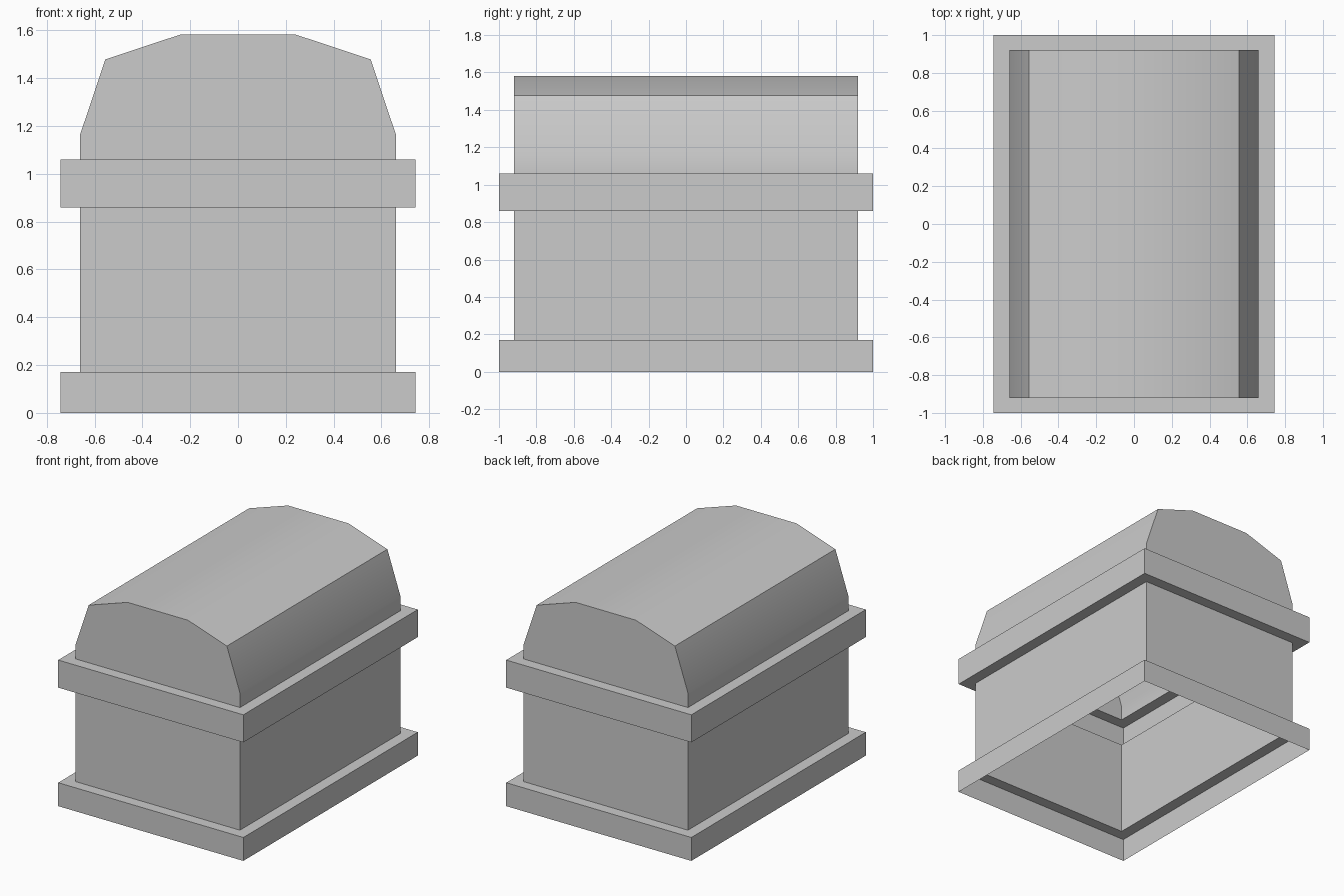
import bpy
import bmesh
import math

default_cube = bpy.data.objects.get("Cube")
if default_cube:
    bpy.data.objects.remove(default_cube, do_unlink=True)

# One plain grey for the whole chest
GREY = (0.6, 0.6, 0.6, 1.0)
grey = bpy.data.materials.new("plain grey")
grey.use_nodes = True
grey.diffuse_color = GREY
grey.node_tree.nodes["Principled BSDF"].inputs["Base Color"].default_value = GREY

# Half sizes of the walls and of the wider bands
WALL = (0.66, 0.92)
BAND = (0.743, 1.0)


def finish(name, bm):
    bmesh.ops.recalc_face_normals(bm, faces=bm.faces)
    mesh = bpy.data.meshes.new(name)
    bm.to_mesh(mesh)
    bm.free()
    mesh.materials.append(grey)
    obj = bpy.data.objects.new(name, mesh)
    bpy.context.collection.objects.link(obj)
    return obj


def skin(bm, loops, closed):
    """Bridge matching rows of vertices with quads."""
    for low, high in zip(loops, loops[1:]):
        count = len(low)
        for i in range(count if closed else count - 1):
            j = (i + 1) % count
            bm.faces.new((low[i], low[j], high[j], high[i]))


def orient_outward(obj):
    """Turn each face of an open shell away from the chest's middle axis."""
    mesh = obj.data
    bm = bmesh.new()
    bm.from_mesh(mesh)
    side = max(bm.faces, key=lambda f: f.calc_center_median().x)
    if side.normal.x < 0:
        bmesh.ops.reverse_faces(bm, faces=bm.faces)
    bm.to_mesh(mesh)
    bm.free()


def rectangular_shell(name, steps):
    """Thin open shell through stacked rectangles given as (half size, z)."""
    bm = bmesh.new()
    loops = []
    for (hx, hy), z in steps:
        corners = ((-hx, -hy), (hx, -hy), (hx, hy), (-hx, hy))
        loops.append([bm.verts.new((x, y, z)) for x, y in corners])
    skin(bm, loops, True)
    orient_outward(finish(name, bm))


# Base band with its upper ledge, walls, and rim band with both ledges
rectangular_shell("base_band", [(BAND, 0), (BAND, 0.17), (WALL, 0.17)])
rectangular_shell("chest_walls", [(WALL, 0.17), (WALL, 0.86)])
rectangular_shell("rim_band", [(WALL, 0.86), (BAND, 0.86),
                               (BAND, 1.06), (WALL, 1.06)])

# Faceted barrel lid, open underneath
half = [(0.66, 1.06), (0.66, 1.165), (0.555, 1.478), (0.242, 1.582)]
profile = half + [(-x, z) for x, z in reversed(half)]
bm = bmesh.new()
ends = [[bm.verts.new((x, y, z)) for x, z in profile]
        for y in (-WALL[1], WALL[1])]
skin(bm, ends, False)
for end in ends:
    bm.faces.new(end)
lid = finish("lid", bm)
orient_outward(lid)

# Soft shading over the shallow folds, sharp at the steep ones
bpy.ops.object.select_all(action="DESELECT")
lid.select_set(True)
bpy.context.view_layer.objects.active = lid
bpy.ops.object.shade_smooth_by_angle(angle=math.radians(30))
